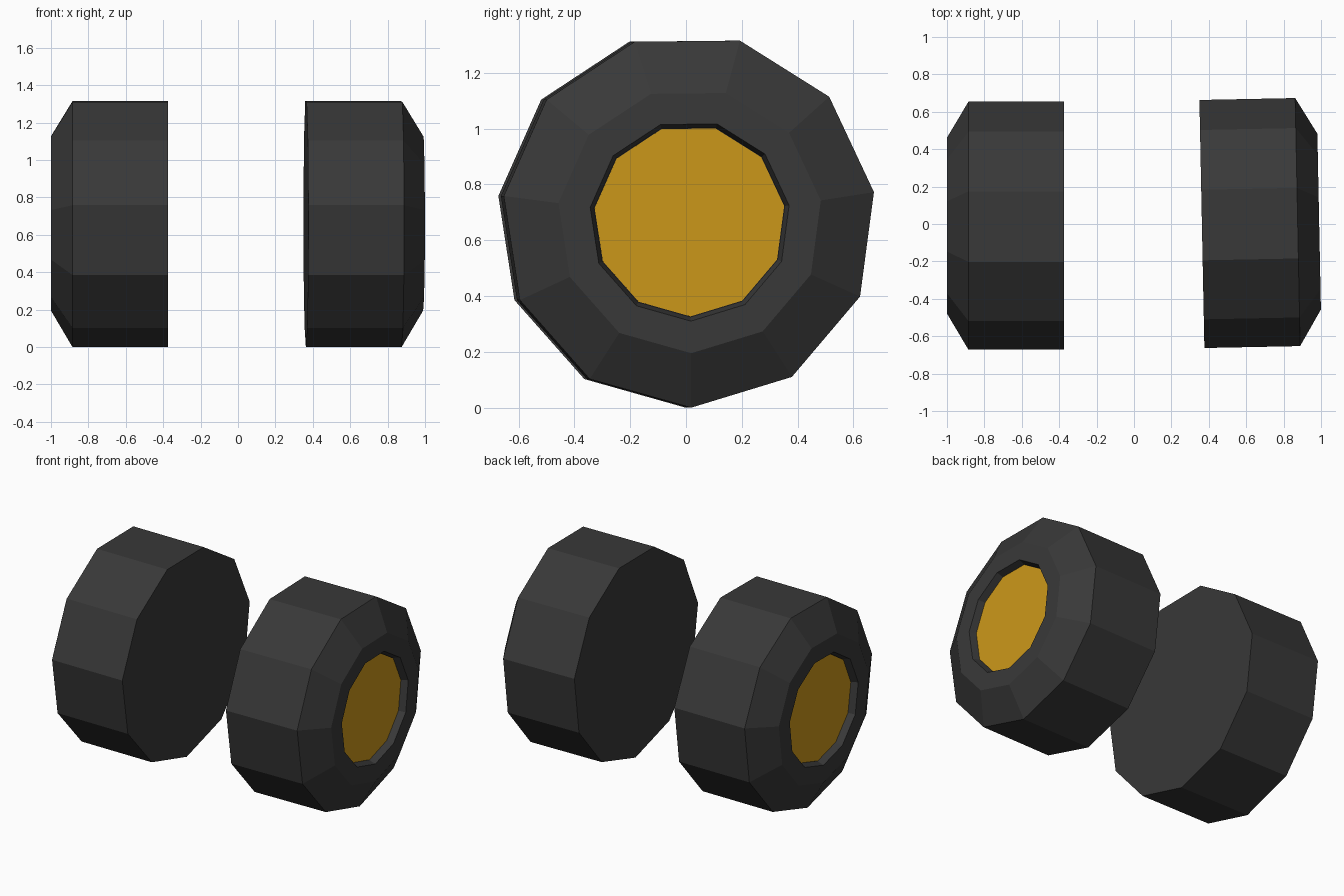
import bpy, bmesh
from math import sin, cos, pi, radians

if "Cube" in bpy.data.objects:
    bpy.data.objects.remove(bpy.data.objects["Cube"])

SIDES = 11


def material(name, rgb):
    m = bpy.data.materials.new(name)
    m.diffuse_color = (*rgb, 1)
    m.use_nodes = True
    m.node_tree.nodes["Principled BSDF"].inputs["Base Color"].default_value = m.diffuse_color
    return m


rubber = material("rubber", (0.04, 0.04, 0.04))
gold = material("gold", (0.6, 0.31, 0.01))


def lathe(name, profile, mat, loc, rot, side):
    """Closed 11-sided body around the x axis; profile is (x, radius)."""
    bm = bmesh.new()
    rings = []
    for x, r in profile:
        rings.append([bm.verts.new((side * x, r * sin(2 * pi * i / SIDES),
                                    -r * cos(2 * pi * i / SIDES)))
                      for i in range(SIDES)])
    for a, b in zip(rings, rings[1:]):
        for i in range(SIDES):
            j = (i + 1) % SIDES
            bm.faces.new((a[i], a[j], b[j], b[i]))
    bm.faces.new(rings[0])
    bm.faces.new(rings[-1])
    bmesh.ops.recalc_face_normals(bm, faces=bm.faces)
    me = bpy.data.meshes.new(name)
    bm.to_mesh(me)
    bm.free()
    me.materials.append(mat)
    ob = bpy.data.objects.new(name, me)
    ob.location, ob.rotation_euler = loc, rot
    bpy.context.collection.objects.link(ob)


# tyre: flat inner face, straight tread, bevelled shoulder, recessed hub
TYRE = [(0, 0.67), (0.512, 0.67), (0.627, 0.475), (0.627, 0.36), (0.58, 0.345)]
# hub disc sitting on the recess floor
HUB = [(0.578, 0.343), (0.585, 0.343)]

# the right wheel is steered very slightly
for label, side, loc, turn in (("left", -1, (-0.373, -0.008, 0.67), 0),
                               ("right", 1, (0.363, 0.001, 0.67), 1.15)):
    rot = (radians(0.6), 0, radians(turn))
    lathe(label + "_tyre", TYRE, rubber, loc, rot, side)
    lathe(label + "_hub", HUB, gold, loc, rot, side)
